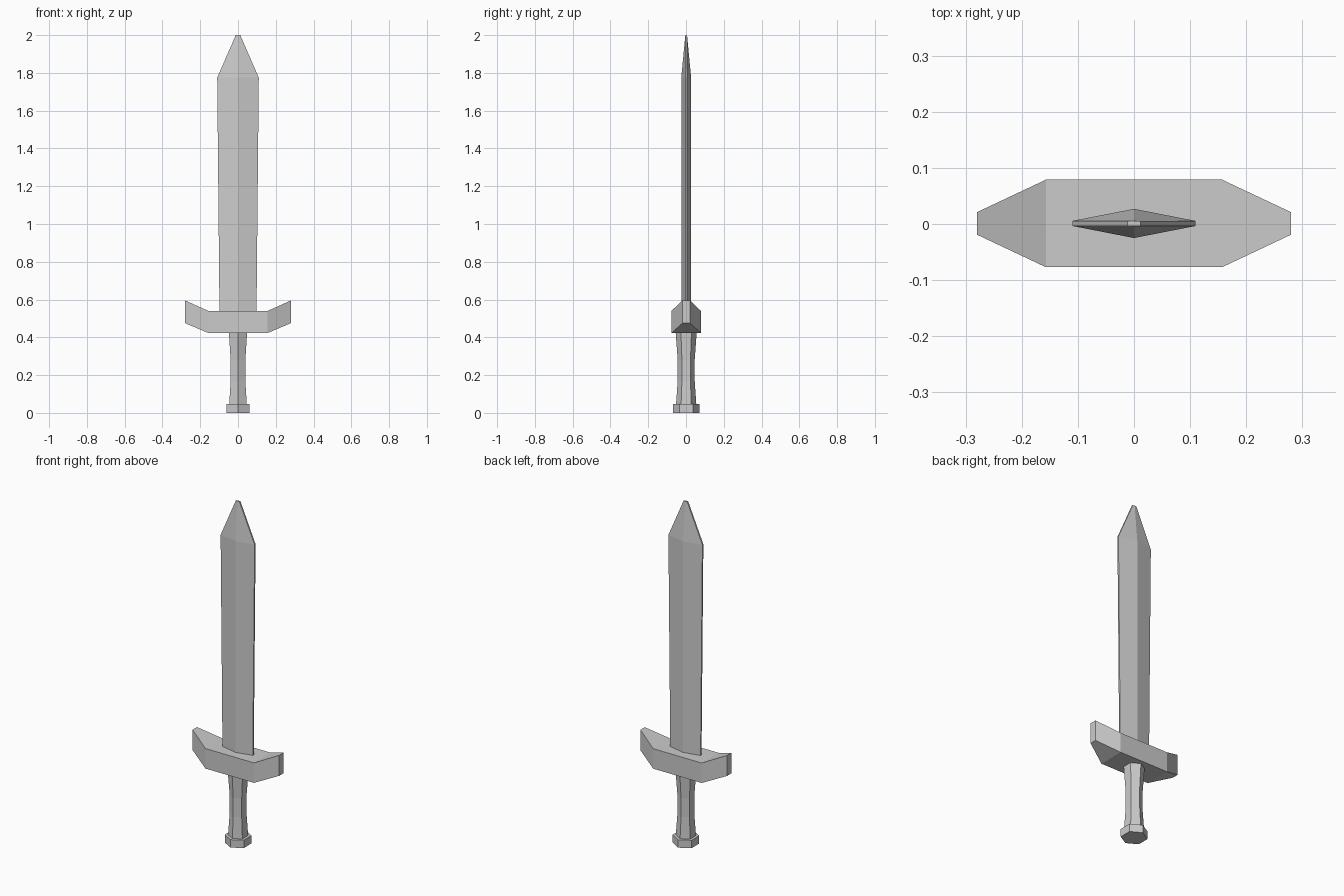
import bpy, bmesh, math

if "Cube" in bpy.data.objects:
    bpy.data.objects.remove(bpy.data.objects["Cube"])

CY = 0.001  # shared y centre


def loft(name, rings):
    """Skin a stack of equal-length rings and cap both ends."""
    bm = bmesh.new()
    loops = [[bm.verts.new((x, y + CY, z)) for x, y, z in r] for r in rings]
    n = len(loops[0])
    for a, b in zip(loops, loops[1:]):
        for i in range(n):
            j = (i + 1) % n
            bm.faces.new((a[i], a[j], b[j], b[i]))
    bm.faces.new(loops[0][::-1])
    bm.faces.new(loops[-1])
    bmesh.ops.recalc_face_normals(bm, faces=bm.faces)
    me = bpy.data.meshes.new(name)
    bm.to_mesh(me)
    bm.free()
    ob = bpy.data.objects.new(name, me)
    bpy.context.collection.objects.link(ob)
    return ob


def hexagon(r, z):
    return [(r * math.sin(i * math.pi / 3), -r * math.cos(i * math.pi / 3), z)
            for i in range(6)]


def blade_ring(w, ridge, z, e=0.0045):
    return [(-w, -e, z), (0, -ridge, z), (w, -e, z),
            (w, e, z), (0, ridge, z), (-w, e, z)]


def guard_ring(x, hy, z0, z1):
    return [(x, -hy, z0), (x, hy, z0), (x, hy, z1), (x, -hy, z1)]


# Blade: ridged, slightly flared, tapering to a blunt tip
loft("blade", [blade_ring(0.098, 0.026, 0.53),
               blade_ring(0.11, 0.026, 1.775),
               blade_ring(0.012, 0.0046, 2.0)])

# Crossguard with upswept, narrowed ends
loft("crossguard", [guard_ring(-0.28, 0.02, 0.475, 0.595),
                    guard_ring(-0.157, 0.078, 0.423, 0.54),
                    guard_ring(0.157, 0.078, 0.423, 0.54),
                    guard_ring(0.28, 0.02, 0.475, 0.595)])

# Waisted hexagonal grip
loft("grip", [hexagon(r, z) for r, z in
              ((0.054, 0.04), (0.045, 0.17), (0.045, 0.28), (0.056, 0.43))])

# Hexagonal pommel
loft("pommel", [hexagon(0.071, 0.0), hexagon(0.071, 0.046)])
